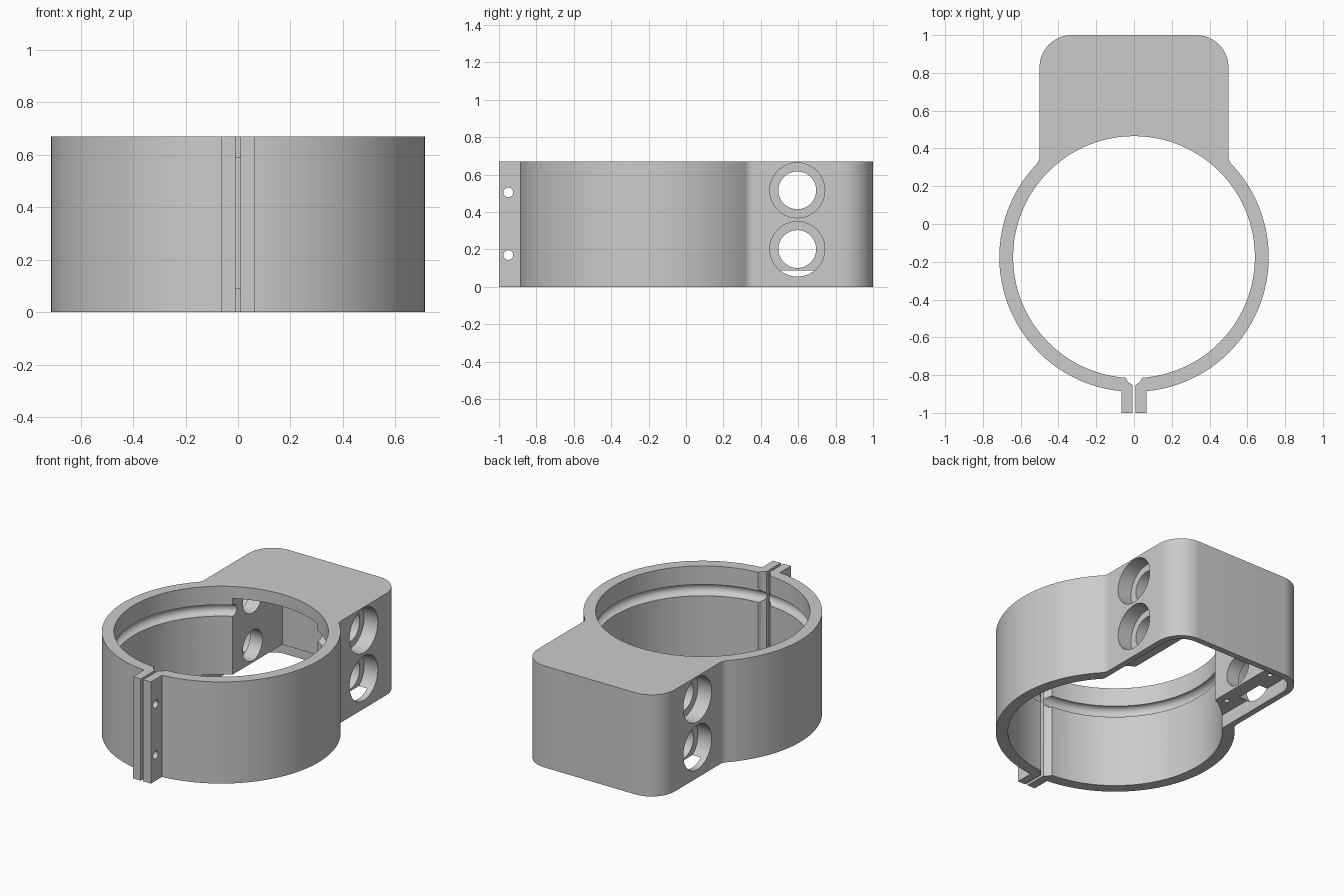
import bpy, bmesh, math
from mathutils import Matrix

if "Cube" in bpy.data.objects:
    bpy.data.objects.remove(bpy.data.objects["Cube"])

H = 0.67             # overall height
CY = -0.175          # ring centre in y
R_OUT, R_IN = 0.713, 0.64


def arc(cx, cy, r, a0, a1, n):
    return [(cx + r * math.cos(a0 + (a1 - a0) * i / n),
             cy + r * math.sin(a0 + (a1 - a0) * i / n)) for i in range(n + 1)]


def mirrored(half):
    return half + [(-x, y) for x, y in reversed(half)]


def finish(name, bm):
    me = bpy.data.meshes.new(name)
    bm.to_mesh(me)
    bm.free()
    ob = bpy.data.objects.new(name, me)
    bpy.context.scene.collection.objects.link(ob)
    return ob


def prism(name, pts, z0, z1):
    # pts run counter-clockwise
    bm = bmesh.new()
    low = [bm.verts.new((x, y, z0)) for x, y in pts]
    top = [bm.verts.new((x, y, z1)) for x, y in pts]
    bm.faces.new(low[::-1])
    bm.faces.new(top)
    n = len(pts)
    for i in range(n):
        j = (i + 1) % n
        bm.faces.new((low[i], low[j], top[j], top[i]))
    return finish(name, bm)


def rod(name, r, length, loc, axis="Z", seg=48):
    bm = bmesh.new()
    m = Matrix.Translation(loc)
    if axis == "X":
        m = m @ Matrix.Rotation(math.pi / 2, 4, "Y")
    bmesh.ops.create_cone(bm, cap_ends=True, segments=seg, radius1=r, radius2=r,
                          depth=length, matrix=m)
    return finish(name, bm)


def torus(name, major, minor, loc, n=160, k=18):
    bm = bmesh.new()
    rings = [[bm.verts.new((loc[0] + (major + u) * math.cos(2 * math.pi * i / n),
                            loc[1] + (major + u) * math.sin(2 * math.pi * i / n), loc[2] + v))
              for u, v in arc(0, 0, minor, 0, 2 * math.pi, k)[:-1]] for i in range(n)]
    for i in range(n):
        a, b = rings[i], rings[(i + 1) % n]
        for j in range(k):
            bm.faces.new((a[j], b[j], b[(j + 1) % k], a[(j + 1) % k]))
    return finish(name, bm)


def cut(body, cutter):
    # Subtract; fall back to another solver if one yields nothing
    cutter.hide_render = True
    mod = body.modifiers.new("cut", "BOOLEAN")
    mod.operation, mod.object = "DIFFERENCE", cutter
    result = None
    for solver in ("EXACT", "MANIFOLD", "FLOAT"):
        mod.solver = solver
        bpy.context.view_layer.update()
        deps = bpy.context.evaluated_depsgraph_get()
        mesh = bpy.data.meshes.new_from_object(body.evaluated_get(deps))
        if len(mesh.polygons) > 20:
            result = mesh
            break
    body.modifiers.remove(mod)
    if result:
        body.data = result
    bpy.data.objects.remove(cutter)


# Outline: clamp tab, ring, fillet, rounded box
f = 0.06
fy = math.sqrt((R_OUT + f) ** 2 - (0.5 + f) ** 2)
join = math.atan2(fy, 0.5 + f)
half = [(0.065, -1)]
half += arc(0, CY, R_OUT, -math.acos(0.065 / R_OUT), join, 64)
half += arc(0.5 + f, CY + fy, f, math.pi + join, math.pi, 8)[1:]
half += arc(0.33, 0.83, 0.17, 0, math.pi / 2, 16)
body = prism("clamp_housing", mirrored(half), 0, H)

# Ring bore with its round inner groove
cut(body, rod("bore", R_IN, 2, (0, CY, 0.3), seg=160))
cut(body, torus("groove", 0.643, 0.038, (0, CY, 0.51)))

# Cavity under the top plate, open to the ring and the bottom
cut(body, prism("cavity", mirrored([(0.31, 0.1), (0.31, 0.905)]), -0.1, 0.59))

# Wider lid recess at the bottom
lid = [(0.46, 0.0)] + arc(0.33, 0.83, 0.13, 0, math.pi / 2, 12)
cut(body, prism("lid_recess", mirrored(lid), -0.1, 0.088))

# Slit between the tabs, with a widened inner mouth
slit = [(0.009, -1.1), (0.009, -0.852), (0.03, -0.838), (0.045, -0.812), (0.045, -0.7)]
cut(body, prism("slit", mirrored(slit), -0.1, 0.8))

# Counterbored side holes
for z in (0.202, 0.516):
    cut(body, rod("side_hole", 0.101, 1.4, (0, 0.595, z), "X"))
    for s in (-1, 1):
        cut(body, rod("counterbore", 0.147, 0.2, (s * 0.5, 0.595, z), "X", 64))

# Tab screw holes
for z in (0.17, 0.505):
    cut(body, rod("tab_hole", 0.026, 0.4, (0, -0.95, z), "X", 24))

# Lid screw holes in the ledge
for s in (-1, 1):
    for y in (0.42, 0.82):
        cut(body, rod("lid_screw_hole", 0.016, 0.2, (s * 0.37, y, 0.1), seg=16))

bpy.ops.object.select_all(action="DESELECT")
bpy.context.view_layer.objects.active = body
body.select_set(True)
bpy.ops.object.shade_smooth_by_angle(angle=math.radians(30))
